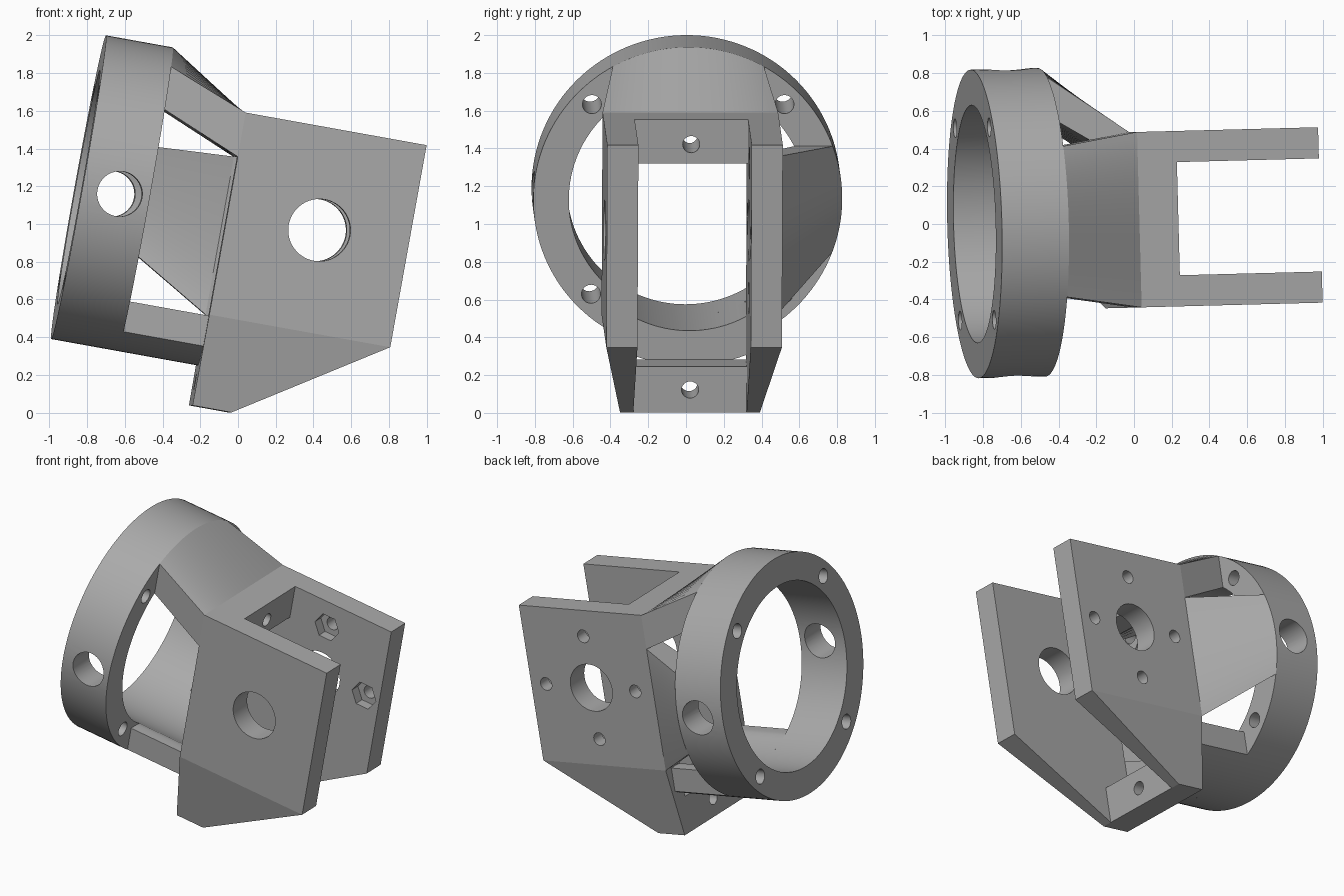
import bpy, bmesh
from math import radians, sqrt, sin, cos, pi
from mathutils import Matrix, Vector

if "Cube" in bpy.data.objects:
    bpy.data.objects.remove(bpy.data.objects["Cube"])

# Local frame: x runs along the ring axis, origin at the ring's outer face
FRAME = (Matrix.Translation((-0.845, 0, 1.195))
         @ Matrix.Rotation(radians(1.5), 4, "Z") @ Matrix.Rotation(radians(10.2), 4, "Y"))
R_OUT, R_IN, RING_W = 0.818, 0.63, 0.36
BACK, FRONT, TIP = 0.79, 1.0, 1.765      # back wall and arm tips along x
HALF, INNER, TALL = 0.465, 0.30, 0.544   # fork half width, slot half width, half height
LINTEL, TAB_TOP, TAB_END = 0.307, -0.785, -1.033

grey = bpy.data.materials.new("plain_grey")
grey.use_nodes = True
grey.diffuse_color = (0.4, 0.4, 0.4, 1)
grey.node_tree.nodes["Principled BSDF"].inputs["Base Color"].default_value = (0.4, 0.4, 0.4, 1)


def make(name, bm):
    bmesh.ops.recalc_face_normals(bm, faces=bm.faces)
    mesh = bpy.data.meshes.new(name)
    bm.to_mesh(mesh)
    bm.free()
    mesh.materials.append(grey)
    ob = bpy.data.objects.new(name, mesh)
    bpy.context.collection.objects.link(ob)
    ob.matrix_world = FRAME
    return ob


def loft(name, first, last):
    """Solid between two matching outlines."""
    bm = bmesh.new()
    a, b = ([bm.verts.new(p) for p in loop] for loop in (first, last))
    n = len(a)
    bm.faces.new(a)
    bm.faces.new(b[::-1])
    for i in range(n):
        j = (i + 1) % n
        bm.faces.new((a[i], b[i], b[j], a[j]))
    return make(name, bm)


def box(name, x0, x1, y0, y1, z0, z1):
    outline = [(y0, z0), (y1, z0), (y1, z1), (y0, z1)]
    return loft(name, [(x0, *p) for p in outline], [(x1, *p) for p in outline])


def rod(name, axis, start, end, radius, a=0, b=0, sides=32):
    """Cylinder along x (a, b = y, z) or along y (a, b = x, z)."""
    ring = [(a + radius * cos(2 * pi * i / sides), b + radius * sin(2 * pi * i / sides))
            for i in range(sides)]
    place = (lambda t, p: (t, *p)) if axis == "x" else (lambda t, p: (p[0], t, p[1]))
    return loft(name, [place(start, p) for p in ring], [place(end, p) for p in ring])


def cut(ob, *cutters):
    bpy.context.view_layer.objects.active = ob
    for c in cutters:
        c.hide_render = True
        mod = ob.modifiers.new("cut", "BOOLEAN")
        mod.operation, mod.solver, mod.object = "DIFFERENCE", "EXACT", c
        bpy.ops.object.modifier_apply(modifier=mod.name)
        bpy.data.objects.remove(c)


def smooth(ob):
    bpy.ops.object.select_all(action="DESELECT")
    ob.select_set(True)
    bpy.context.view_layer.objects.active = ob
    bpy.ops.object.shade_smooth_by_angle(angle=radians(30))


def spread(lo, hi, n=24):
    return [lo + (hi - lo) * i / n for i in range(n + 1)]


def arc_section(half, floor=0):
    """Slice of the ring wall as (across, outward) pairs, outer arc then inner arc."""
    ts = spread(-half, half)
    outer = [(t, sqrt(R_OUT ** 2 - t * t)) for t in ts]
    inner = [(t, max(floor, sqrt(R_IN ** 2 - t * t))) for t in ts]
    return outer + inner[::-1]


def bar_section(lo, hi, out, inn):
    ts = spread(lo, hi)
    return [(t, out) for t in ts] + [(t, inn) for t in ts[::-1]]


# Ring with its bore, cross hole and four screw holes
ring = rod("ring", "x", 0, RING_W, R_OUT, sides=128)
cut(ring, rod("bore", "x", -0.1, 0.5, R_IN, sides=128),
    rod("cross_hole", "y", -1, 1, 0.12, 0.2, 0, 48))
for sy in (-1, 1):
    for sz in (-1, 1):
        cut(ring, rod("screw_hole", "x", -0.1, 0.5, 0.05, sy * 0.51, sz * 0.51))

# Sloping shroud from the ring to the top of the fork
shroud = loft("top_shroud", [(RING_W, t, o) for t, o in arc_section(0.40)],
              [(BACK, t, o) for t, o in bar_section(-HALF, HALF, TALL, LINTEL)])
cut(shroud, rod("lintel_hole", "x", 0.5, 1.1, 0.045, 0, 0.41))

# Side panel on the left only
panel = loft("left_side_panel", [(RING_W, o, t) for t, o in arc_section(0.285)],
             [(BACK, o, t) for t, o in bar_section(-TALL, LINTEL, HALF, INNER)])

# Curved trough under the bore
trough = arc_section(0.40, 0.55)
bottom = loft("bottom_trough", [(RING_W, t, -o) for t, o in trough],
              [(BACK, t, -o) for t, o in trough])

# Fork: back wall with window, and two arms
fork = box("fork", BACK, TIP, -HALF, HALF, -TALL, TALL)
cut(fork, box("slot", FRONT, 2, -INNER, INNER, -1, 1),
    box("window", 0.5, 1.5, -INNER, INNER, -1, LINTEL),
    rod("arm_hole", "y", -1, 1, 0.165, 1.285, 0, 64),
    rod("lintel_hole", "x", 0.5, 1.1, 0.045, 0, 0.41))
# Bolt holes with hexagonal nut pockets in the left arm
for dx, dz in ((0.36, 0), (-0.36, 0), (0, 0.36), (0, -0.36)):
    x = 1.285 + dx
    if dx < 0:   # this bolt sits over the slot just in front of the back wall
        x += 0.01
    cut(fork, rod("bolt_hole", "y", 0.1, 1, 0.045, x, dz),
        rod("nut_pocket", "y", 0.2, 0.37, 0.095, x, dz, 6))

# Tapered mounting tab below the back wall
END = 0.37


def tab_outline(x):
    return [(x, -HALF, -TALL), (x, HALF, -TALL), (x, END, TAB_END), (x, -END, TAB_END)]


tab = loft("mounting_tab", tab_outline(BACK), tab_outline(FRONT))
cut(tab, box("tab_gap", 0.5, 1.5, -INNER, INNER, TAB_TOP, 0),
    rod("tab_hole", "x", 0.5, 1.5, 0.045, 0, -0.91))

# Gussets from the arms down to the tab
for side, s in (("left", 1), ("right", -1)):
    def wedge(top, low):
        return [(FRONT, s * top, -TALL), (TIP, s * top, -TALL), (FRONT, s * low, TAB_END)]
    loft(side + "_gusset", wedge(HALF, END), wedge(INNER, INNER))

for ob in (ring, shroud, panel, bottom, fork, tab):
    smooth(ob)
